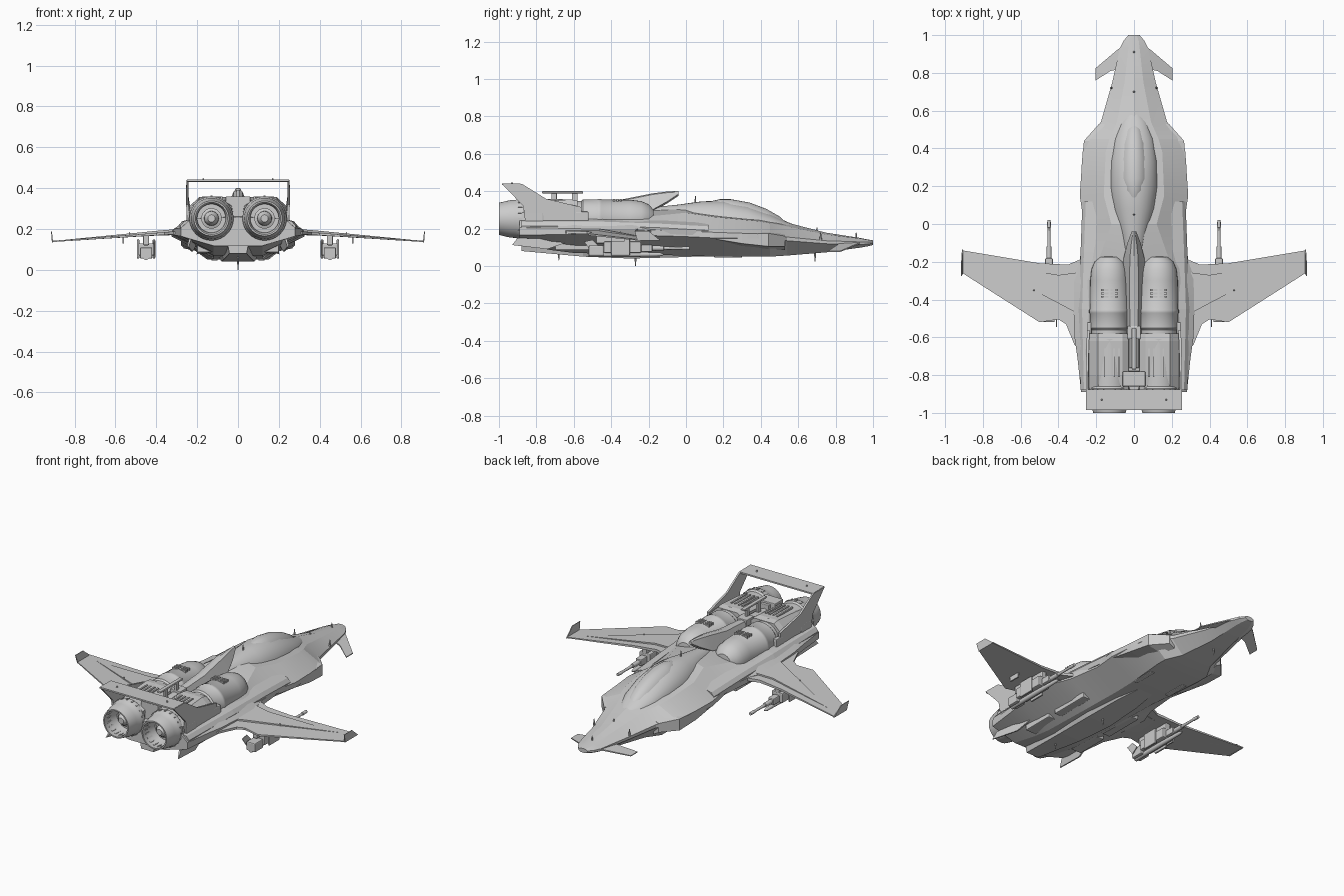
import bpy, bmesh, math
from mathutils import Matrix, Vector


def finish(name, bm, mirror=False, smooth=0, bevel=0):
    bmesh.ops.recalc_face_normals(bm, faces=bm.faces)
    me = bpy.data.meshes.new(name)
    bm.to_mesh(me)
    bm.free()
    ob = bpy.data.objects.new(name, me)
    bpy.context.collection.objects.link(ob)
    if bevel:
        b = ob.modifiers.new("bevel", 'BEVEL')
        b.width, b.segments, b.limit_method = bevel, 2, 'ANGLE'
    if mirror:
        ob.modifiers.new("mirror", 'MIRROR')
    if smooth:
        bpy.ops.object.select_all(action='DESELECT')
        ob.select_set(True)
        bpy.context.view_layer.objects.active = ob
        bpy.ops.object.shade_smooth_by_angle(angle=math.radians(smooth))
    return ob


def loft(name, rings, **kw):
    """Skin a list of equal-length closed rings and cap both ends."""
    bm = bmesh.new()
    vs = [[bm.verts.new(p) for p in r] for r in rings]
    n = len(vs[0])
    for a, b in zip(vs, vs[1:]):
        for i in range(n):
            j = (i + 1) % n
            bm.faces.new((a[i], a[j], b[j], b[i]))
    bm.faces.new(vs[0])
    bm.faces.new(vs[-1])
    return finish(name, bm, **kw)


def sym(y, half):
    """Ring at y from a half outline running top centre to bottom centre."""
    return [(x, y, z) for x, z in half] + [(-x, y, z) for x, z in half[-2:0:-1]]


def lathe(name, prof, cx, cz, n=32, mirror=True, smooth=35):
    rings = [[(cx + max(r, .001) * math.cos(2 * math.pi * i / n), y,
               cz + max(r, .001) * math.sin(2 * math.pi * i / n)) for i in range(n)] for y, r in prof]
    return loft(name, rings, mirror=mirror, smooth=smooth)


def slab(name, pts, axis=(0, 0, 1), mirror=True, **kw):
    """Flat part from (x, y, z, thickness) points, thickened along axis."""
    a = Vector(axis)
    rings = [[Vector(p[:3]) + a * p[3] * s for p in pts] for s in (-.5, .5)]
    return loft(name, rings, mirror=mirror, **kw)


def boxes(name, items, mirror=True, bevel=0):
    """Several boxes (x0,x1,y0,y1,z0,z1) joined in one object."""
    bm = bmesh.new()
    for x0, x1, y0, y1, z0, z1 in items:
        m = Matrix.Translation(((x0 + x1) / 2, (y0 + y1) / 2, (z0 + z1) / 2)) @ \
            Matrix.Diagonal((x1 - x0, y1 - y0, z1 - z0, 1))
        bmesh.ops.create_cube(bm, size=1, matrix=m)
    return finish(name, bm, mirror=mirror, bevel=bevel)


# Main hull: y, top z, shoulder (x, z), widest x, widest z, edge height, bottom (x, z)
hull = [
    (1.0, .137, .015, .136, .03, .125, .008, .015, .112),
    (.97, .142, .025, .14, .055, .123, .012, .03, .105),
    (.93, .15, .03, .147, .075, .122, .014, .04, .098),
    (.75, .178, .05, .168, .115, .127, .016, .06, .073),
    (.54, .232, .09, .212, .175, .145, .02, .10, .056),
    (.45, .252, .13, .228, .255, .155, .025, .15, .05),
    (.38, .262, .15, .24, .272, .16, .025, .15, .05),
    (.15, .285, .16, .262, .287, .165, .03, .13, .05),
    (0, .318, .12, .285, .265, .172, .03, .12, .056),
    (-.2, .30, .19, .265, .288, .178, .03, .12, .06),
    (-.3, .27, .22, .255, .325, .178, .03, .12, .062),
    (-.6, .27, .225, .26, .315, .185, .03, .12, .07),
    (-.72, .27, .23, .26, .298, .185, .035, .12, .085),
    (-.89, .26, .23, .25, .28, .185, .04, .12, .118),
]
loft("hull", [sym(y, [(0, zt), (xs, zs), (w, zm + e / 2), (w, zm - e / 2), (xb, zb), (0, zb)])
              for y, zt, xs, zs, w, zm, e, xb, zb in hull], smooth=12)

# Canopy fairing and glass bubble: y, half width, base z, height
def dome(name, rows, n=8):
    loft(name, [sym(y, [(w * math.sin(math.pi / 2 * i / n), zb + h * math.cos(math.pi / 2 * i / n))
                        for i in range(n + 1)] + [(0, zb - .02)]) for y, w, zb, h in rows], smooth=40)

dome("canopy_fairing", [(.60, .02, .20, .012), (.54, .07, .20, .036), (.45, .105, .21, .07), (.33, .125, .22, .105),
                        (.2, .13, .22, .13), (.08, .115, .23, .115), (-.05, .08, .24, .087), (-.22, .04, .25, .06)])
dome("canopy_glass", [(.53, .02, .21, .025), (.5, .045, .22, .045), (.43, .065, .23, .075), (.34, .08, .235, .104),
                      (.24, .088, .24, .117), (.18, .08, .24, .117), (.14, .05, .24, .108)])

# Dorsal spine with overhanging front tip, running back between the engines
loft("dorsal_spine", [sym(y, [(0, zt), (w * .4, zt - .006), (w, zb), (0, zb - .01)]) for y, zt, w, zb in
     [(-.04, .402, .012, .385), (-.1, .398, .035, .345), (-.18, .388, .055, .30), (-.36, .352, .06, .26),
      (-.6, .335, .05, .26), (-.86, .32, .05, .25)]], smooth=20)
boxes("dorsal_rail", [(-.012, .012, -.77, -.55, .388, .4), (-.008, .008, -.72, -.69, .32, .39),
                      (-.008, .008, -.61, -.58, .32, .39), (-.035, .035, -.61, -.54, .3, .345),
                      (-.06, .06, -.86, -.78, .3, .36), (-.03, .03, -.78, -.76, .3, .35)], mirror=False, bevel=.004)

# Engine nacelles, rear housings and nozzles
EX, EZ = .13, .252
lathe("engine_nacelle", [(-.17, .0), (-.175, .05), (-.2, .078), (-.24, .095), (-.3, .102), (-.45, .104), (-.455, .107),
                         (-.47, .107), (-.475, .104), (-.55, .104), (-.56, .096), (-.6, .096), (-.61, .104),
                         (-.86, .1)], EX, EZ)
loft("engine_housing", [[(x, y, z) for x, z in ((.03, .2), (.03, zt - .02), (.06, zt), (.19, zt), (.238, zt - .045),
                                                (.245, .2))]
                        for y, zt in ((-.58, .35), (-.62, .356), (-.8, .343), (-.88, .33))], mirror=True)
lathe("exhaust_nozzle", [(-.82, .1), (-.86, .1), (-.87, .108), (-.9, .108), (-.91, .102), (-.94, .1), (-1.0, .086),
                         (-1.0, .078), (-.94, .086), (-.9, .07), (-.88, .07), (-.88, .0)], EX, EZ, 40)
lathe("exhaust_cone", [(-.87, .05), (-.91, .05), (-.915, .036), (-.93, .034), (-.95, .018), (-.95, 0)], EX, EZ, 24)
bm = bmesh.new()
for i in range(20):
    m = Matrix.Translation((EX, 0, EZ)) @ Matrix.Rotation(i * math.pi / 10, 4, 'Y')
    for y, r, l in ((-.885, .108, .024), (-.935, .084, .07)):
        bmesh.ops.create_cube(bm, size=1, matrix=m @ Matrix.Translation((0, y, r)) @ Matrix.Diagonal((.008, l, .008, 1)))
finish("nozzle_ribs", bm, mirror=True)

# Louvres and cooling slots over the engines
boxes("engine_louvres", [(EX - .045 + k * .05, EX - .005 + k * .05, y, y + .01, .342, .358)
                         for k in range(2) for y in (-.39, -.372, -.354)])
boxes("cooling_slots", [(x, x + .01, -.81, -.66, .34, .358) for x in (.075, .1, .125, .15)])
boxes("engine_bands", [(.225, .25, -.6, -.52, .2, .29), (.23, .252, -.86, -.76, .18, .29)], bevel=.006)

# Wings with raised centre ridge, winglets
def wz(x):
    return .182 - .07 * (x - .3)

slab("wing", [(x, y, wz(x), t) for x, y, t in
              [(.2, -.1, .02), (.29, -.19, .018), (.35, -.215, .016), (.5, -.208, .012), (.908, -.14, .006),
               (.908, -.26, .006), (.5, -.52, .01), (.4, -.505, .012), (.36, -.53, .014), (.315, -.64, .014),
               (.2, -.7, .02)]])
slab("wing_ridge", [(.25, -.25, .187, .034), (.4, -.27, .18, .022), (.82, -.2, .146, .008), (.4, -.42, .18, .022),
                    (.25, -.5, .187, .034)])
slab("winglet", [(.908, -.135, .135, .006), (.908, -.26, .135, .006), (.913, -.275, .188, .004),
                 (.913, -.2, .188, .004)], axis=(1, 0, 0))

# Drooping nose canards
slab("canard", [(.06, .94, .122, .01), (.085, .925, .12, .008), (.203, .825, .078, .005), (.203, .76, .078, .005),
                (.125, .81, .11, .008), (.08, .82, .12, .01)])

# Rear spoiler on swept struts
slab("spoiler_plate", [(-.25, -.875, .435, .009), (.25, -.875, .435, .009), (.25, -.985, .437, .009),
                       (-.25, -.985, .437, .009)], mirror=False)
slab("spoiler_strut", [(.248, -.985, .44, .01), (.248, -.875, .438, .01), (.248, -.75, .36, .012),
                       (.242, -.56, .315, .014), (.242, -.56, .24, .014), (.242, -.86, .24, .014),
                       (.248, -.87, .32, .012)], axis=(1, 0, 0))

# Hull side strakes and intake mouths
loft("side_strake", [[(w, y, z + .022), (w + .018, y, z), (w + .012, y, z - .03), (w - .06, y, z - .03),
                      (w - .06, y, z + .04)] for y, w, z in
                     ((.12, .255, .19), (-.15, .265, .205), (-.45, .275, .215), (-.88, .265, .215))], mirror=True)
loft("intake_scoop", [[(a, y, zt), (b, y, zt - .015), (b, y, zb + .02), (a, y, zb)] for y, a, b, zt, zb in
                      ((.53, .15, .185, .175, .085), (.44, .17, .265, .19, .085), (.3, .18, .278, .19, .10),
                       (.12, .18, .28, .18, .13))], mirror=True)

# Belly keel and underside equipment
loft("belly_keel", [sym(y, [(0, zt), (w, zt), (w * .7, zb), (0, zb)]) for y, w, zt, zb in
     ((.1, .07, .1, .052), (-.06, .1, .1, .046), (-.3, .115, .1, .04), (-.55, .1, .12, .05), (-.88, .06, .18, .08))])
boxes("belly_panels", [(.13, .2, -.7, -.5, .085, .12), (.15, .2, -.45, -.2, .08, .12), (.1, .13, .15, .3, .045, .06)],
      bevel=.005)
slab("ventral_fin", [(.2, -.6, .14, .012), (.235, -.9, .15, .012), (.245, -.93, .112, .006), (.225, -.74, .09, .008)],
     axis=(1, 0, 0))

# Underwing gun pods: pylon, body, side plates, barrels
boxes("gun_pod", [(.435, .465, -.48, -.24, .12, .172), (.412, .488, -.44, -.24, .07, .13),
                  (.42, .48, -.52, -.44, .055, .11), (.405, .418, -.4, -.3, .055, .15),
                  (.482, .495, -.4, -.3, .055, .15), (.43, .47, -.24, -.18, .075, .115)], bevel=.006)
lathe("gun_barrel", [(-.2, .014), (-.12, .013), (-.118, .009), (-.02, .007), (-.018, .01), (.02, .009)], .45, .095, 12)
lathe("lower_gun_barrel", [(-.52, .014), (-.3, .014), (-.14, .01), (-.12, .004)], .45, .062, 12)
slab("gun_tail_fin", [(.41, -.46, .1, .005), (.41, -.5, .14, .005), (.41, -.545, .13, .005), (.41, -.5, .07, .005)],
     axis=(1, 0, 0))
boxes("wing_sensor", [(.558, .566, -.4, -.33, .13, .165)])

# Small antennas: x, y, z start, z end
bm = bmesh.new()
for x, y, z0, z1 in [(0, .91, .14, .18), (0, .7, .18, .205), (0, .05, .31, .375), (.12, .72, .14, .18), (0, .69, .08, .025),
                     (0, -.27, .06, 0), (0, -.68, .09, .03), (.17, -.93, .435, .45), (.53, -.35, .16, .185)]:
    for s in ((1, -1) if x else (1,)):
        m = Matrix.Translation((s * x, y, (z0 + z1) / 2))
        if z1 < z0:
            m = m @ Matrix.Rotation(math.pi, 4, 'X')
        bmesh.ops.create_cone(bm, cap_ends=True, segments=6, radius1=.007, radius2=.002, depth=abs(z1 - z0), matrix=m)
finish("antennas", bm)
